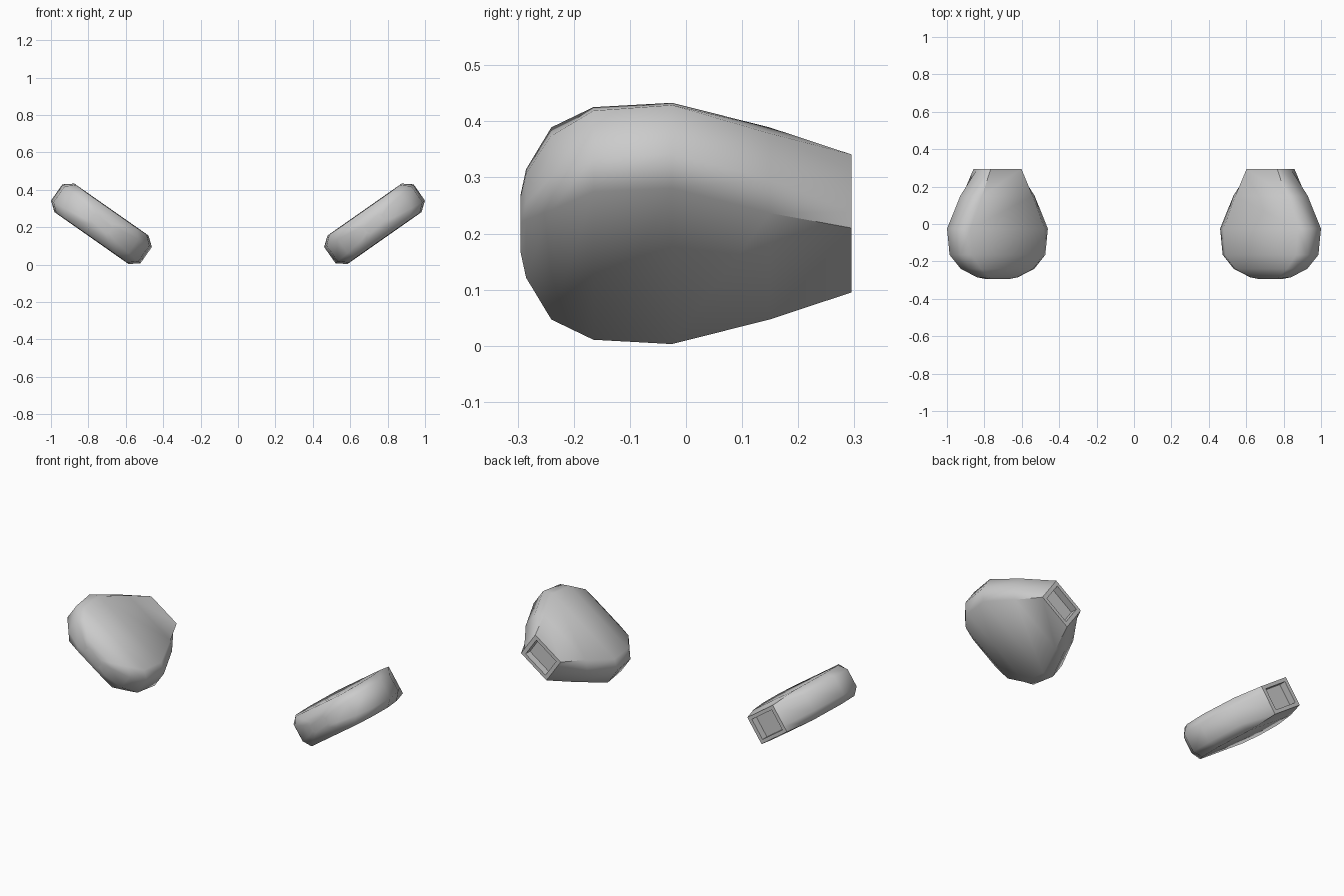
import bpy, bmesh, math

if "Cube" in bpy.data.objects:
    bpy.data.objects.remove(bpy.data.objects["Cube"])

TILT = math.radians(35)
CX, CZ = 0.73, 0.218
# stations along the pod: y, outer half width / half thickness, flat-face half width / half thickness
STATIONS = [
    (-0.295, 0.060, 0.015, 0.045, 0.030),
    (-0.285, 0.110, 0.032, 0.090, 0.055),
    (-0.240, 0.208, 0.045, 0.170, 0.090),
    (-0.165, 0.276, 0.052, 0.230, 0.092),
    (-0.025, 0.292, 0.053, 0.242, 0.093),
    (0.150, 0.208, 0.050, 0.165, 0.093),
    (0.295, 0.100, 0.045, 0.100, 0.080),
    # recessed socket at the back
    (0.295, 0.078, 0.035, 0.078, 0.060),
    (0.255, 0.078, 0.035, 0.078, 0.060),
]


def ring(bm, side, y, a1, b1, a2, b2):
    pts = [(a1, b1), (a2, b2), (-a2, b2), (-a1, b1),
           (-a1, -b1), (-a2, -b2), (a2, -b2), (a1, -b1)]
    c, s = math.cos(TILT), math.sin(TILT)
    return [bm.verts.new((side * (CX + u * c - v * s), y, CZ + u * s + v * c))
            for u, v in pts]


def make_pod(name, side):
    bm = bmesh.new()
    rings = [ring(bm, side, *st) for st in STATIONS]
    for r0, r1 in zip(rings, rings[1:]):
        for i in range(8):
            j = (i + 1) % 8
            bm.faces.new((r0[i], r0[j], r1[j], r1[i]))
    bm.faces.new(rings[0])
    bm.faces.new(rings[-1])
    bmesh.ops.recalc_face_normals(bm, faces=bm.faces)
    mesh = bpy.data.meshes.new(name)
    bm.to_mesh(mesh)
    bm.free()
    ob = bpy.data.objects.new(name, mesh)
    bpy.context.collection.objects.link(ob)
    bpy.ops.object.select_all(action='DESELECT')
    ob.select_set(True)
    bpy.context.view_layer.objects.active = ob
    bpy.ops.object.shade_smooth_by_angle(angle=math.radians(50))


# mirrored pair of tilted pods
make_pod("right_pod", 1)
make_pod("left_pod", -1)
